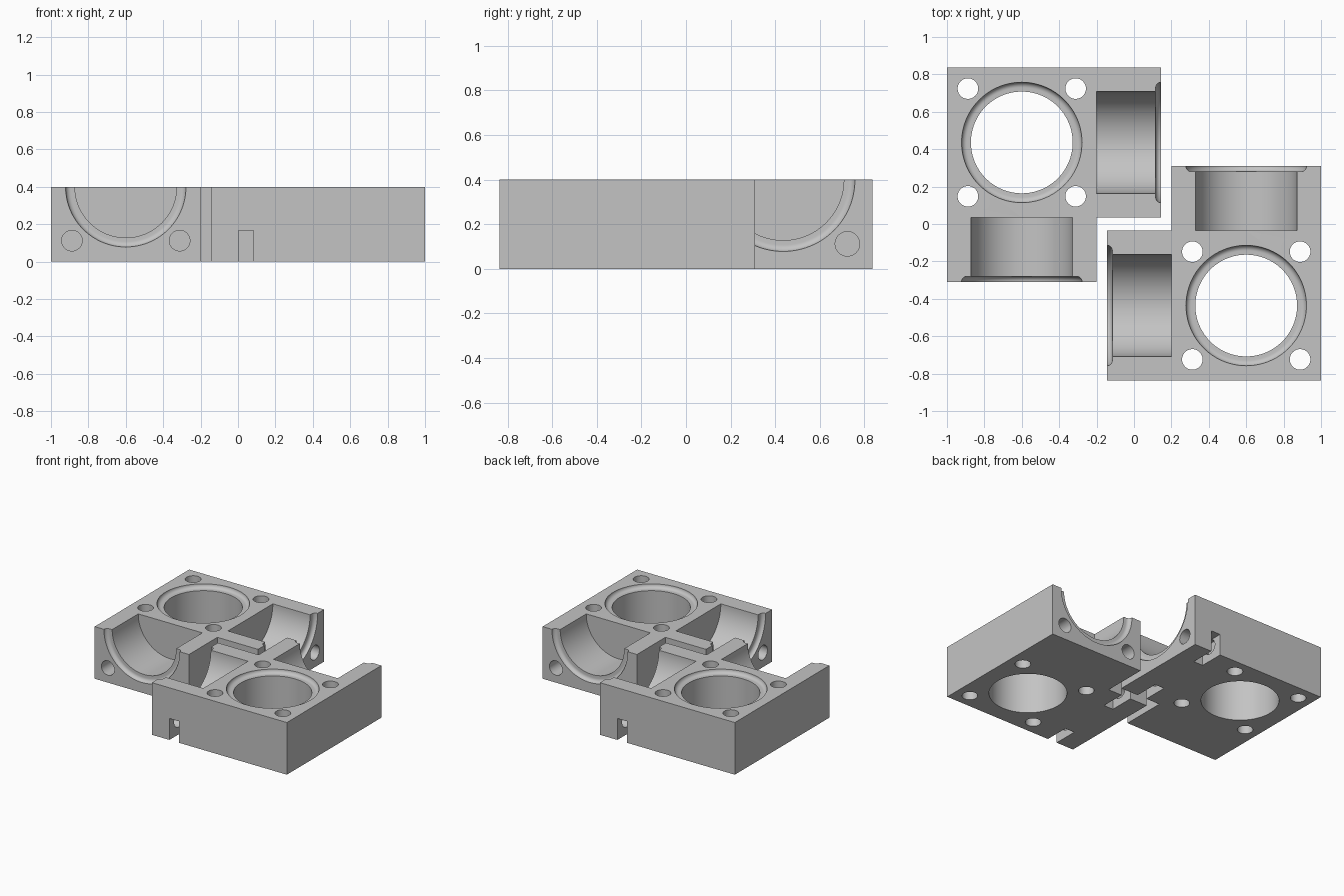
import bpy, bmesh, math
from mathutils import Matrix, Vector

cube = bpy.data.objects.get("Cube")
if cube:
    bpy.data.objects.remove(cube, do_unlink=True)

H = 0.4           # height, also half the block width
END = 0.745       # distance from bore axis to arm end
BORE, SEAT = 0.272, 0.322
BOLT, BOLT_R = 0.288, 0.055
CENTRE = Vector((-0.6, 0.436, 0))

grey = bpy.data.materials.new("plain grey")
grey.use_nodes = True
colour = (0.55, 0.55, 0.55, 1)
grey.diffuse_color = colour
grey.node_tree.nodes["Principled BSDF"].inputs["Base Color"].default_value = colour


def add_object(name, bm):
    bmesh.ops.recalc_face_normals(bm, faces=bm.faces)
    mesh = bpy.data.meshes.new(name)
    bm.to_mesh(mesh)
    bm.free()
    mesh.materials.append(grey)
    obj = bpy.data.objects.new(name, mesh)
    bpy.context.collection.objects.link(obj)
    return obj


def bore_cutter(depth, matrix):
    """Plain bore with a rounded seat at its mouth, mouth at local z = 0."""
    lip = 0.029
    profile = [(0, -depth), (BORE, -depth), (BORE, -lip)]
    for i in range(9):
        a = math.pi / 2 * i / 8
        profile.append((SEAT - lip + lip * math.sin(a), -lip * math.cos(a)))
    profile += [(SEAT, 0.1), (0, 0.1)]
    bm = bmesh.new()
    verts = [bm.verts.new((r, 0, z)) for r, z in profile]
    edges = [bm.edges.new(pair) for pair in zip(verts, verts[1:])]
    bmesh.ops.spin(bm, geom=verts + edges, axis=(0, 0, 1), cent=(0, 0, 0),
                   angle=math.tau, steps=96, use_merge=True)
    bmesh.ops.remove_doubles(bm, verts=bm.verts, dist=1e-5)
    bm.transform(matrix)
    return add_object("bore_cutter", bm)


def hole_cutter(length, matrix):
    bm = bmesh.new()
    bmesh.ops.create_cone(bm, cap_ends=True, segments=40, radius1=BOLT_R,
                          radius2=BOLT_R, depth=length, matrix=matrix)
    return add_object("bolt_hole_cutter", bm)


def box_cutter(low, high, matrix):
    low, high = Vector(low), Vector(high)
    bm = bmesh.new()
    bmesh.ops.create_cube(bm, size=1)
    bm.transform(matrix @ Matrix.Translation((low + high) / 2)
                 @ Matrix.Diagonal((*(high - low), 1)))
    return add_object("nut_slot_cutter", bm)


# L-shaped body: square block with an arm to +x and an arm to -y
bm = bmesh.new()
outline = [(-H, -END), (H, -END), (H, -H), (END, -H), (END, H), (-H, H)]
base = bm.faces.new([bm.verts.new((x, y, 0)) for x, y in outline])
top = bmesh.ops.extrude_face_region(bm, geom=[base])["geom"]
bmesh.ops.translate(bm, vec=(0, 0, H),
                    verts=[g for g in top if isinstance(g, bmesh.types.BMVert)])
body = add_object("back_left_housing", bm)

# Upright bore and its four bolt holes
cutters = [bore_cutter(H + 0.1, Matrix.Translation((0, 0, H)))]
for sx in (-1, 1):
    for sy in (-1, 1):
        place = Matrix.Translation((sx * BOLT, sy * BOLT, H / 2))
        cutters.append(hole_cutter(H + 0.2, place))

# Each arm: half-round trough, two end bolt holes, two nut slots
sideways = Matrix.Rotation(math.pi / 2, 4, "Y")
for turn in (0, -math.pi / 2):
    arm = Matrix.Rotation(turn, 4, "Z")
    mouth = arm @ Matrix.Translation((END, 0, H)) @ sideways
    cutters.append(bore_cutter(END - H, mouth))
    for side in (-1, 1):
        place = Matrix.Translation((END - 0.1, side * BOLT, H - BOLT))
        cutters.append(hole_cutter(0.32, arm @ place @ sideways))
        ys = sorted((side * (H - 0.19), side * (H + 0.1)))
        cutters.append(box_cutter((END - 0.228, ys[0], -0.1),
                                  (END - 0.148, ys[1], 0.165), arm))

# Cut everything, then bake the result
for cutter in cutters:
    cutter.hide_render = True
    mod = body.modifiers.new("cut", "BOOLEAN")
    mod.operation = "DIFFERENCE"
    mod.solver = "EXACT"
    mod.object = cutter
graph = bpy.context.evaluated_depsgraph_get()
graph.update()
baked = bpy.data.meshes.new_from_object(body.evaluated_get(graph))
body.modifiers.clear()
body.data = baked
baked.materials.clear()
baked.materials.append(grey)
baked.polygons.foreach_set("material_index", [0] * len(baked.polygons))
for cutter in cutters:
    bpy.data.objects.remove(cutter, do_unlink=True)

bpy.ops.object.select_all(action="DESELECT")
body.select_set(True)
bpy.context.view_layer.objects.active = body
bpy.ops.object.shade_smooth_by_angle(angle=math.radians(30))

# Matching half, turned half way round
body.location = CENTRE
twin = bpy.data.objects.new("front_right_housing", body.data)
bpy.context.collection.objects.link(twin)
twin.location = (-CENTRE.x, -CENTRE.y, 0)
twin.rotation_euler.z = math.pi
